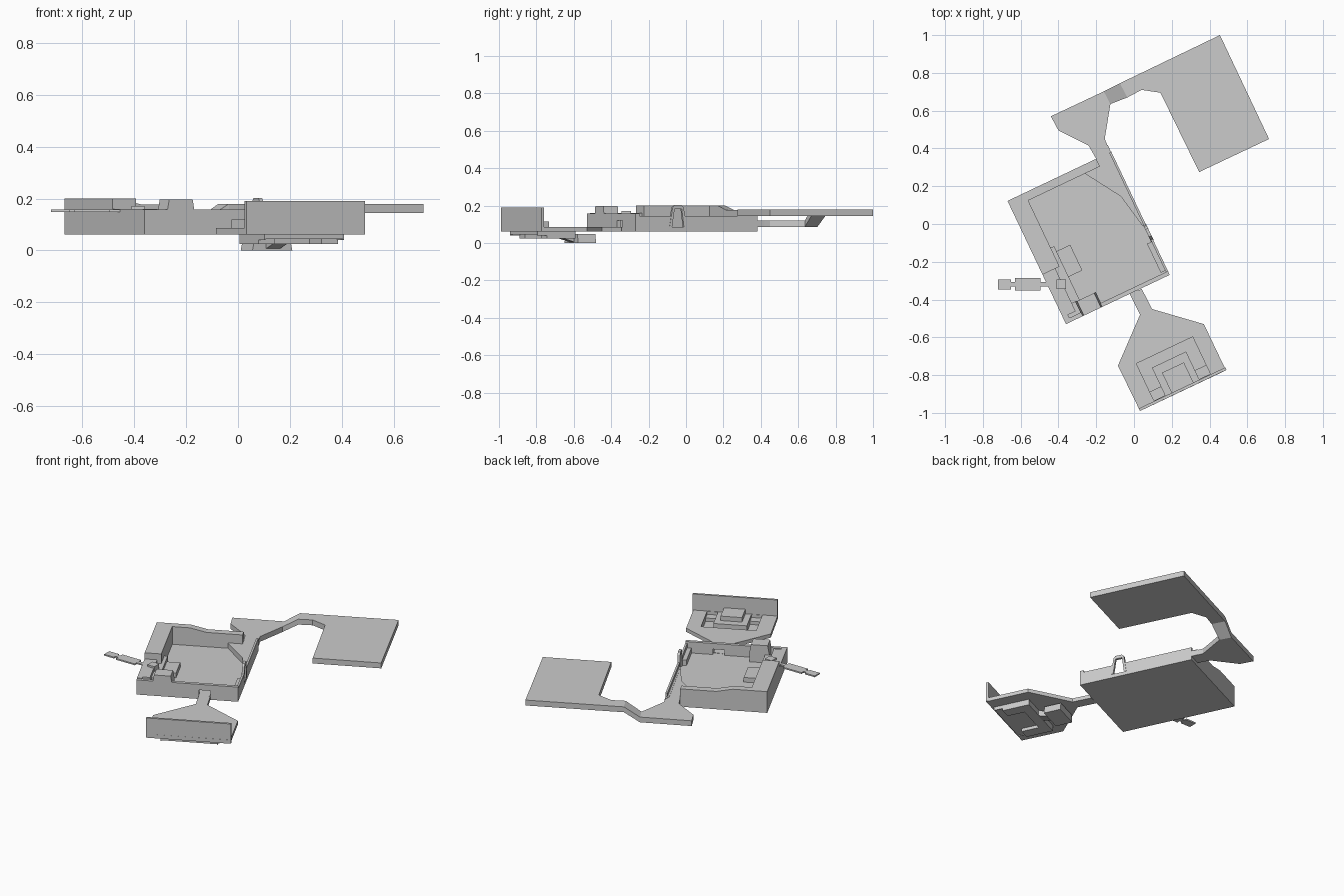
import bpy
import math
from mathutils import Vector

ANG = math.radians(25.4)
U = Vector((math.cos(ANG), math.sin(ANG), 0))
V = Vector((-math.sin(ANG), math.cos(ANG), 0))
COURT = Vector((-0.36, -0.53, 0))     # front left corner of the courtyard
PLAZA = Vector((0.032, -0.99, 0))     # front left corner of the plaza


def loft(name, ring0, ring1):
    """Closed solid between two matching rings of points."""
    n = len(ring0)
    faces = [tuple(range(n))[::-1], tuple(range(n, 2 * n))]
    faces += [(i, (i + 1) % n, n + (i + 1) % n, n + i) for i in range(n)]
    me = bpy.data.meshes.new(name)
    me.from_pydata([tuple(p) for p in ring0 + ring1], [], faces)
    ob = bpy.data.objects.new(name, me)
    bpy.context.collection.objects.link(ob)
    bpy.context.view_layer.objects.active = ob
    ob.select_set(True)
    bpy.ops.object.mode_set(mode='EDIT')
    bpy.ops.mesh.select_all(action='SELECT')
    bpy.ops.mesh.normals_make_consistent(inside=False)
    bpy.ops.object.mode_set(mode='OBJECT')
    ob.select_set(False)
    return ob


def prism(name, pts, z0, z1):
    return loft(name, [Vector((x, y, z0)) for x, y in pts],
                [Vector((x, y, z1)) for x, y in pts])


def box(name, org, u0, u1, v0, v1, z0, z1):
    """Box in the turned frame of the courtyard or plaza."""
    uv = [(u0, v0), (u1, v0), (u1, v1), (u0, v1)]
    return prism(name, [(org + U * u + V * v).xy for u, v in uv], z0, z1)


def profile(name, org, pts, axis, other, a, b):
    """Upright profile along axis, extruded along other from a to b."""
    def ring(t):
        return [org + axis * s + other * t + Vector((0, 0, z)) for s, z in pts]
    return loft(name, ring(a), ring(b))


# courtyard floor and walls
W, L = 0.608, 0.722
box("courtyard_floor", COURT, 0, W, 0, L, 0.062, 0.085)
box("left_wall", COURT, 0, 0.1, 0.29, L - 0.045, 0.085, 0.2)
box("left_low_wall", COURT, 0, 0.03, 0.02, 0.29, 0.085, 0.16)
profile("back_wall", COURT, [(0, 0.085), (0.52, 0.085), (0.52, 0.178),
        (0.305, 0.178), (0.205, 0.2), (0, 0.2)], U, V, L - 0.045, L)
profile("front_wall", COURT, [(0, 0.085), (0.373, 0.085), (0.373, 0.12),
        (0.443, 0.12), (0.443, 0.085), (W, 0.085), (W, 0.157), (0, 0.157)],
        U, V, 0, 0.022)
box("right_wall_front", COURT, W - 0.012, W, 0.022, 0.215, 0.085, 0.145)
box("right_wall_back", COURT, W - 0.012, W, 0.285, L, 0.085, 0.145)
profile("side_arch", COURT, [(0.2, 0.085), (0.218, 0.19), (0.23, 0.203),
        (0.272, 0.203), (0.284, 0.19), (0.3, 0.085), (0.285, 0.085),
        (0.272, 0.183), (0.23, 0.183), (0.215, 0.085)], V, U, W - 0.014, W + 0.002)
box("bench", COURT, 0.57, W - 0.012, 0.03, 0.2, 0.085, 0.12)
prism("corner_ledge", [(-0.26, 0.267), (-0.07, 0.146), (0.045, -0.01),
      (0.06, -0.01), (-0.125, 0.38), (-0.2, 0.345)], 0.085, 0.12)

# gate block and the stepped terraces beside it
profile("gate_tower", COURT, [(0.095, 0.085), (0.215, 0.085), (0.215, 0.14),
        (0.205, 0.197), (0.105, 0.197), (0.095, 0.14)], U, V, 0, 0.085)
for i, (u0, u1, v0, v1, z) in enumerate([(0.03, 0.075, 0.04, 0.3, 0.16),
                                         (0.075, 0.12, 0.085, 0.4, 0.138),
                                         (0.12, 0.2, 0.22, 0.37, 0.115)]):
    box(f"terrace_{i + 1}", COURT, u0, u1, v0, v1, 0.085, z)

# thin jetty on the left, symmetric about its centre line
half = [(-0.72, 0.026), (-0.65, 0.026), (-0.65, 0.012), (-0.63, 0.012),
        (-0.63, 0.033), (-0.495, 0.033), (-0.495, 0.012), (-0.4, 0.012)]
prism("jetty", [(x, -0.32 - h) for x, h in half]
      + [(x, -0.32 + h) for x, h in reversed(half)], 0.148, 0.157)
prism("jetty_landing", [(-0.41, -0.345), (-0.36, -0.345), (-0.36, -0.295),
      (-0.41, -0.295)], 0.14, 0.172)

# rear path, ramp and upper terrace
prism("rear_path", [(-0.44, 0.57), (-0.4, 0.495), (-0.24, 0.415), (-0.2, 0.345),
      (-0.125, 0.38), (-0.155, 0.45), (-0.125, 0.635), (-0.16, 0.702)], 0.086, 0.12)
prism("path_edge", [(-0.14, 0.37), (0.04, 0.0), (0.06, 0.0), (-0.14, 0.42)], 0.086, 0.122)
low, high = [(-0.16, 0.702), (-0.125, 0.635)], [(-0.075, 0.745), (-0.035, 0.67)]


def end(pair, z0, z1):
    a, b = pair
    return [Vector((*a, z0)), Vector((*b, z0)), Vector((*b, z1)), Vector((*a, z1))]


loft("ramp", end(low, 0.086, 0.12), end(high, 0.145, 0.18))
prism("upper_terrace", [(-0.075, 0.745), (0.455, 1.0), (0.715, 0.45), (0.345, 0.275),
      (0.14, 0.695), (0.04, 0.71), (-0.035, 0.67)], 0.145, 0.18)

# front plaza with a sunken court
plate = prism("plaza", [(-0.085, -0.75), (0.032, -0.99), (0.487, -0.775), (0.37, -0.53),
              (0.095, -0.45), (0.042, -0.345), (-0.025, -0.365), (0.032, -0.48)],
              0.062, 0.086)
cutter = box("pit_cutter", PLAZA, 0.09, 0.42, 0.018, 0.235, 0.03, 0.12)
mod = plate.modifiers.new("pit", 'BOOLEAN')
mod.object = cutter
mod.operation = 'DIFFERENCE'
mod.solver = 'EXACT'
bpy.context.view_layer.objects.active = plate
bpy.ops.object.modifier_apply(modifier=mod.name)
bpy.data.objects.remove(cutter)
box("plaza_wall", PLAZA, 0, 0.507, 0, 0.015, 0.062, 0.19)

# pit floor on three sides, rims and stairs mirrored about the centre
box("pit_floor_back", PLAZA, 0.085, 0.425, 0.18, 0.24, 0.025, 0.045)
box("pit_rim_back", PLAZA, 0.085, 0.425, 0.235, 0.24, 0.045, 0.063)
for side, s in (("left", -1), ("right", 1)):
    def mbox(name, a, b, v0, v1, z0, z1):
        lo, hi = sorted((0.255 + s * a, 0.255 + s * b))
        box(f"{name}_{side}", PLAZA, lo, hi, v0, v1, z0, z1)
    mbox("pit_floor", 0.1, 0.17, 0.07, 0.18, 0.025, 0.045)
    mbox("pit_rim", 0.165, 0.17, 0.015, 0.24, 0.04, 0.063)
    mbox("pit_stair", 0.1, 0.165, 0.015, 0.07, 0.045, 0.066)
box("pit_tier", PLAZA, 0.155, 0.355, 0.015, 0.18, 0.045, 0.086)
box("pit_stage", PLAZA, 0.192, 0.32, 0.015, 0.133, 0.086, 0.115)

# passage and chamber under the plaza
profile("passage", PLAZA, [(0.235, 0.025), (0.32, 0), (0.32, 0.03), (0.235, 0.062)],
        V, U, 0.225, 0.285)
C = Vector((0.11, -0.565, 0))
profile("under_chamber", C, [(-0.085, 0), (0.085, 0), (0.075, 0.048), (-0.075, 0.048)],
        U, V, -0.053, 0.053)
